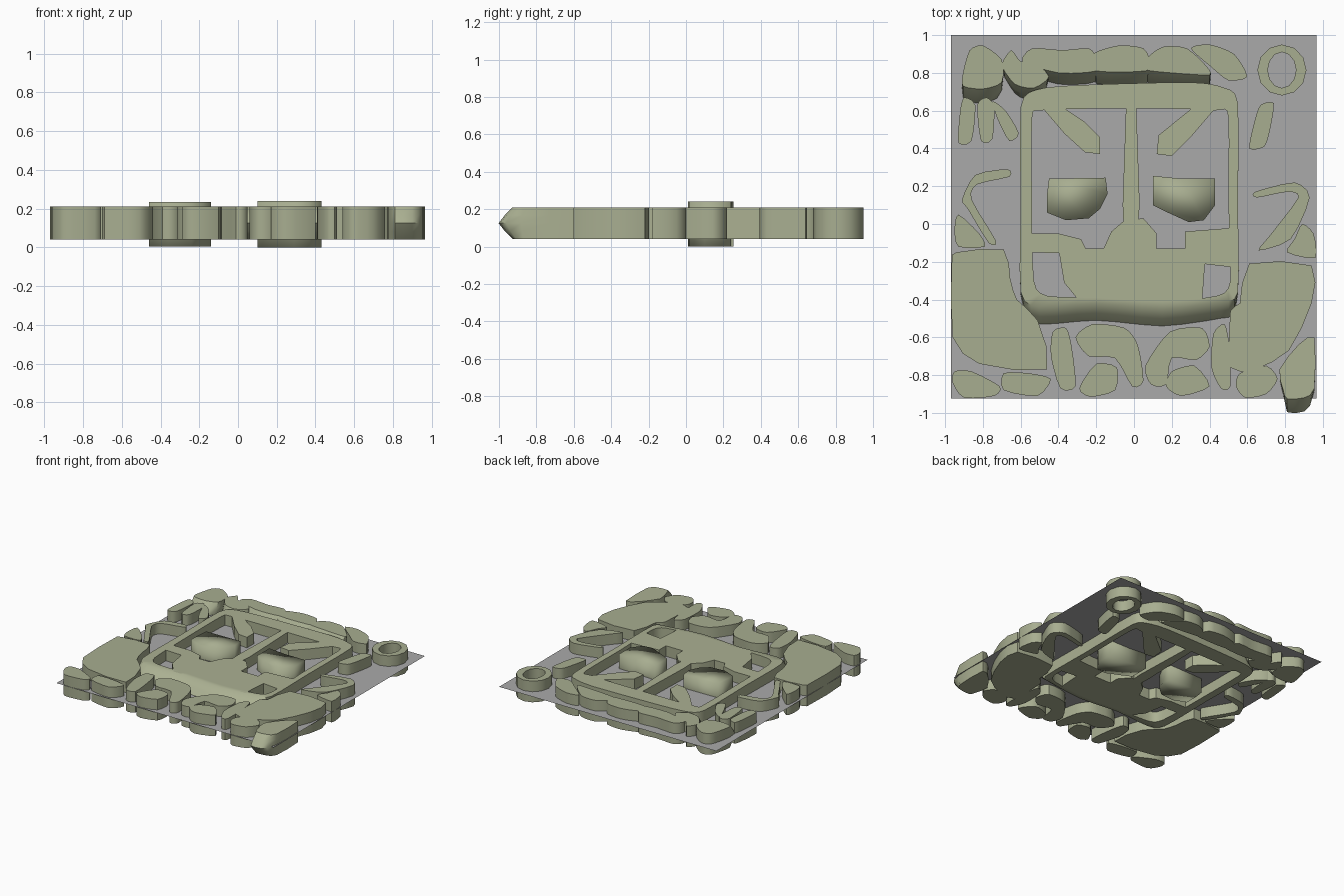
import bpy, bmesh, math
from mathutils import Vector

if "Cube" in bpy.data.objects:
    bpy.data.objects.remove(bpy.data.objects["Cube"])


def colour(name, r, g, b):
    m = bpy.data.materials.new(name)
    m.diffuse_color = (r, g, b, 1)
    m.use_nodes = True
    m.node_tree.nodes["Principled BSDF"].inputs["Base Color"].default_value = m.diffuse_color
    return m


light = colour("olive_light", 0.41, 0.44, 0.29)
stone = colour("olive_stone", 0.39, 0.42, 0.28)
grey = colour("backing_grey", 0.40, 0.40, 0.40)
Z0, Z1 = 0.04, 0.21


def rounded(pts, steps):
    """Closed Catmull-Rom outline through pts, returned counter-clockwise."""
    p = [Vector(q) for q in pts]
    n = len(p)
    if sum(p[i - 1].cross(p[i]) for i in range(n)) < 0:
        p.reverse()
    out = []
    for i in range(n):
        a, b, c, d = p[i - 1], p[i], p[(i + 1) % n], p[(i + 2) % n]
        for k in range(steps):
            t = k / steps
            m1, m2 = (c - a) * 0.36, (d - b) * 0.36
            out.append(b * (2*t**3 - 3*t**2 + 1) + m1 * (t**3 - 2*t**2 + t)
                       + c * (3*t**2 - 2*t**3) + m2 * (t**3 - t**2))
    return out


def wall(bm, loop, z0, z1, bulge):
    """Side wall; front-facing walls can swell at mid height."""
    n = len(loop)
    profile = [(0, 0), (.25, .57), (.5, 1), (.75, .57), (1, 0)] if bulge else [(0, 0), (1, 0)]
    rows = []
    for h, amount in profile:
        row = []
        for i, q in enumerate(loop):
            t = (loop[(i + 1) % n] - loop[i - 1]).normalized()
            row.append(bm.verts.new((q.x, q.y - bulge * amount * max(0, t.x), z0 + h * (z1 - z0))))
        rows.append(row)
    for lo, hi in zip(rows, rows[1:]):
        for i in range(n):
            j = (i + 1) % n
            bm.faces.new((lo[i], lo[j], hi[j], hi[i]))
    return rows[0], rows[-1]


def slab(name, pts, bulge=0, z0=Z0, z1=Z1, steps=3, hole=None, mat=stone):
    """Upright slab from an outline, optionally with a matching hole outline."""
    bm = bmesh.new()
    bot, top = wall(bm, rounded(pts, steps), z0, z1, bulge)
    if hole:
        hb, ht = wall(bm, rounded(hole, steps), z0, z1, 0)
        for o, h in ((bot, hb), (top, ht)):
            for i in range(len(o)):
                j = (i + 1) % len(o)
                bm.faces.new((o[i], o[j], h[j], h[i]))
    else:
        bm.faces.new(bot)
        bm.faces.new(top)
    bmesh.ops.recalc_face_normals(bm, faces=bm.faces)
    me = bpy.data.meshes.new(name)
    bm.to_mesh(me)
    bm.free()
    me.materials.append(mat)
    ob = bpy.data.objects.new(name, me)
    bpy.context.collection.objects.link(ob)
    return ob


# thin grey backing sheet at mid height
bpy.ops.mesh.primitive_plane_add(size=1, location=(-0.0025, 0.0375, 0.125))
sheet = bpy.context.object
sheet.name = "backing_sheet"
sheet.scale = (1.935, 1.925, 1)
sheet.data.materials.append(grey)

# face frame
slab("face_frame",
     [(-.6, .62), (-.52, .71), (-.3, .735), (.3, .75), (.48, .72), (.55, .64),
      (.55, .1), (.55, -.36), (.46, -.41), (.15, -.45), (-.2, -.42), (-.5, -.44),
      (-.6, -.36), (-.6, .1)], bulge=.09, mat=light,
     hole=[(-.54, .56), (-.5, .6), (-.3, .61), (.3, .61), (.46, .61), (.5, .56),
           (.5, .1), (.51, -.3), (.44, -.38), (.15, -.41), (-.2, -.39), (-.46, -.38),
           (-.53, -.3), (-.54, .1)])

# brows, nose, mouth and eyes inside the frame
face = dict(steps=1, mat=light)
slab("brow_left", [(-.49, .62), (-.38, .62), (-.26, .54), (-.18, .46), (-.18, .37), (-.26, .38), (-.37, .48)], **face)
slab("brow_right", [(.5, .64), (.34, .64), (.13, .47), (.12, .37), (.2, .36), (.3, .46), (.42, .6), (.5, .61)], **face)
slab("nose_bridge", [(-.04, .69), (.01, .69), (.03, .1), (.01, -.14), (-.05, -.14), (-.06, .1)], **face)
slab("nose_base", [(-.17, -.15), (-.12, -.04), (-.05, .02), (.05, .03), (.12, -.05), (.12, -.15)], **face)
slab("cheek_left", [(-.56, -.05), (-.4, -.05), (-.28, -.08), (-.24, -.16), (-.54, -.15)], **face)
slab("cheek_right", [(.27, -.04), (.53, -.02), (.53, -.23), (.27, -.2)], **face)
slab("mouth", [(-.4, -.13), (-.2, -.13), (.28, -.13), (.38, -.15), (.36, -.42), (.1, -.42),
               (-.28, -.42), (-.37, -.31)], **face)
eyes = [
    slab("eye_left", [(-.45, .24), (-.15, .245), (-.14, .16), (-.18, .08), (-.24, .03), (-.36, .02),
                      (-.46, .06), (-.46, .16)], z0=.005, z1=.235, steps=1),
    slab("eye_right", [(.1, .255), (.25, .24), (.43, .24), (.43, .1), (.37, .02), (.29, .01),
                       (.18, .06), (.1, .1)], z0=0, z1=.24, steps=1)]

# large shoulder blocks and the swelling corner stone
slab("shoulder_left", [(-.965, -.21), (-.94, -.15), (-.69, -.135), (-.655, -.29), (-.62, -.4), (-.51, -.51),
                       (-.46, -.77), (-.82, -.74), (-.96, -.6)], steps=2)
slab("shoulder_right", [(.94, -.22), (.61, -.21), (.56, -.42), (.51, -.46), (.51, -.76), (.64, -.77),
                        (.82, -.67), (.94, -.42)], steps=2)
slab("corner_stone", [(.955, -.6), (.87, -.64), (.77, -.77), (.79, -.88), (.81, -.925), (.9, -.92), (.955, -.87)],
     bulge=.075, steps=2, mat=light)

# stones along the bottom edge
slab("base_stone_1", [(-.95, -.78), (-.86, -.78), (-.71, -.86), (-.74, -.91), (-.9, -.92), (-.96, -.84)])
slab("base_stone_2", [(-.69, -.79), (-.56, -.79), (-.44, -.82), (-.51, -.91), (-.69, -.88)])
slab("base_stone_3", [(-.29, -.87), (-.2, -.74), (-.09, -.76), (-.1, -.88), (-.23, -.915)])
slab("base_stone_4", [(.2, -.78), (.32, -.75), (.4, -.86), (.25, -.91), (.17, -.86)])
slab("base_stone_5", [(.56, -.79), (.7, -.75), (.76, -.82), (.7, -.9), (.59, -.92), (.54, -.86)])
slab("beard_lock_1", [(-.43, -.57), (-.36, -.55), (-.33, -.65), (-.31, -.86), (-.39, -.87), (-.44, -.7)])
slab("beard_lock_2", [(-.31, -.6), (-.22, -.53), (-.05, -.55), (.02, -.64), (.05, -.83), (-.01, -.86),
                      (-.1, -.71), (-.24, -.7)])
slab("beard_lock_3", [(.19, -.57), (.36, -.55), (.4, -.65), (.33, -.72), (.2, -.71), (.17, -.85),
                      (.09, -.85), (.06, -.75)])
slab("beard_lock_4", [(.42, -.58), (.48, -.53), (.505, -.65), (.51, -.86), (.46, -.87), (.41, -.76)])

# curved ear straps and the stones beneath them
slab("ear_strap_left", [(-.67, .29), (-.84, .26), (-.91, .13), (-.88, .08), (-.77, -.1), (-.73, -.09), (-.86, .13),
                        (-.83, .21), (-.66, .25)])
slab("ear_strap_right", [(.64, .17), (.85, .22), (.93, .14), (.83, -.08), (.66, -.14), (.72, -.06),
                         (.87, .14), (.81, .17), (.65, .14)])
slab("ear_stone_left", [(-.93, .05), (-.82, -.05), (-.79, -.12), (-.93, -.12), (-.95, -.03)])
slab("ear_stone_right", [(.89, 0), (.95, -.05), (.96, -.18), (.81, -.15), (.85, -.08)])

# corner ring
oval = [(math.cos(a), math.sin(a)) for a in [math.tau * i / 12 for i in range(12)]]
slab("corner_ring", [(.783 + .13 * x, .815 + .135 * y) for x, y in oval], steps=1,
     hole=[(.783 + .075 * x, .815 + .095 * y) for x, y in oval])

# side drops and tassels
slab("side_drop_right", [(.67, .63), (.74, .64), (.72, .5), (.69, .41), (.61, .4), (.64, .55)])
slab("tassel_1", [(-.9, .67), (-.84, .63), (-.86, .44), (-.93, .43), (-.92, .6)])
slab("tassel_2", [(-.83, .63), (-.78, .67), (-.74, .62), (-.75, .45), (-.81, .44)])
slab("tassel_3", [(-.75, .65), (-.68, .6), (-.61, .48), (-.66, .44), (-.72, .55)])

# headdress clumps along the top edge
slab("crest_knob", [(-.905, .8), (-.87, .92), (-.8, .945), (-.7, .87), (-.7, .75), (-.8, .715), (-.905, .73)],
     bulge=.075)
slab("crest_clump_1", [(-.7, .84), (-.65, .92), (-.6, .86), (-.53, .86), (-.45, .78), (-.53, .72), (-.63, .74)],
     bulge=.06)
slab("crest_clump_2", [(-.59, .86), (-.54, .93), (-.38, .92), (-.24, .93), (-.2, .88), (-.2, .81), (-.4, .8)],
     bulge=.06)
slab("crest_clump_3", [(-.22, .9), (-.08, .945), (.05, .93), (.09, .85), (.06, .81), (-.2, .81)], bulge=.07)
slab("crest_clump_4", [(.08, .89), (.16, .94), (.28, .93), (.38, .84), (.4, .79), (.2, .8), (.05, .82)],
     bulge=.07)
slab("crest_tip", [(.3, .93), (.4, .95), (.53, .9), (.6, .78), (.5, .76), (.41, .83)])

# smooth walls with crisp rims; the eyes are fully smooth
bpy.ops.object.select_all(action='SELECT')
bpy.ops.object.shade_smooth_by_angle(angle=math.radians(42))
for eye in eyes:
    eye.data.set_sharp_from_angle(angle=math.pi)
